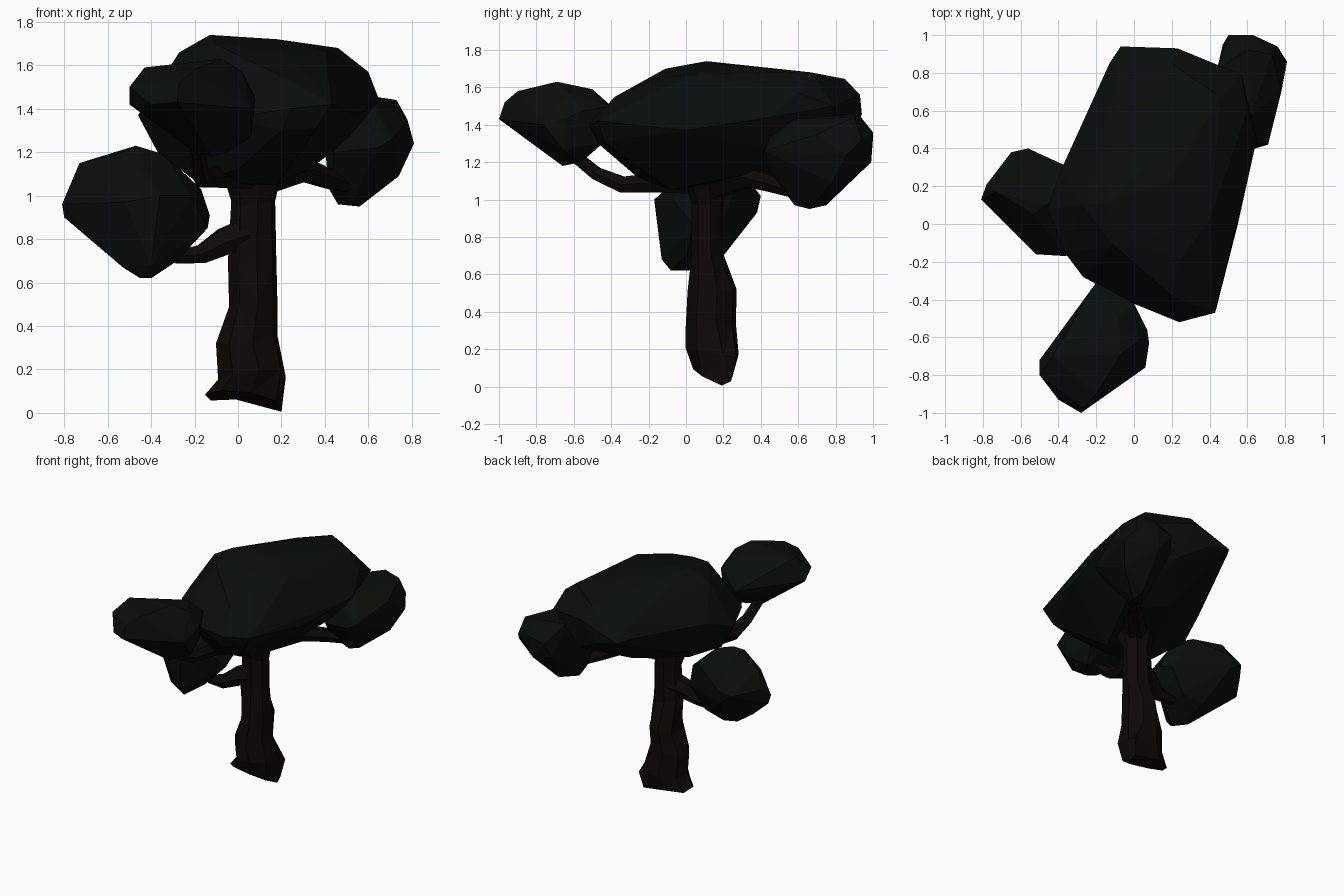
import bpy, bmesh, math, random
from mathutils import Vector

random.seed(4)


def material(name, rgb):
    m = bpy.data.materials.new(name)
    m.diffuse_color = (*rgb, 1)
    return m


LEAF = material("leaf_green", (0.0023, 0.0043, 0.0033))
BARK = material("bark_brown", (0.0035, 0.0025, 0.0021))


def finish(bm, name, mat):
    bmesh.ops.recalc_face_normals(bm, faces=bm.faces)
    me = bpy.data.meshes.new(name)
    bm.to_mesh(me)
    bm.free()
    me.materials.append(mat)
    ob = bpy.data.objects.new(name, me)
    bpy.context.collection.objects.link(ob)
    return ob


def clump(name, pts):
    """Faceted foliage: convex hull of its corner points."""
    bm = bmesh.new()
    for p in pts:
        bm.verts.new(p)
    bmesh.ops.convex_hull(bm, input=bm.verts)
    inner = [v for v in bm.verts if not v.link_faces]
    bmesh.ops.delete(bm, geom=inner, context='VERTS')
    bmesh.ops.dissolve_limit(bm, angle_limit=math.radians(4), verts=bm.verts, edges=bm.edges)
    return finish(bm, name, LEAF)


def skin(bm, rings):
    """Join rings of vertices into a closed tube."""
    n = len(rings[0])
    for a, b in zip(rings, rings[1:]):
        for i in range(n):
            j = (i + 1) % n
            bm.faces.new((a[i], a[j], b[j], b[i]))
    bm.faces.new(rings[0])
    bm.faces.new(rings[-1])


def branch(name, path, sides=6):
    """Tapered limb along (x, y, z, radius) points."""
    bm = bmesh.new()
    pts = [Vector(p[:3]) for p in path]
    rings = []
    for k, p in enumerate(pts):
        d = (pts[min(k + 1, len(pts) - 1)] - pts[max(k - 1, 0)]).normalized()
        u = d.cross(Vector((0, 0, 1))).normalized()
        w = u.cross(d)
        r = path[k][3]
        rings.append([bm.verts.new(p + r * (math.cos(t) * u + math.sin(t) * w))
                      for t in (2 * math.pi * i / sides for i in range(sides))])
    skin(bm, rings)
    return finish(bm, name, BARK)


# Trunk: lumpy rings given as z, x range, y range; slanted foot
bm = bmesh.new()
rings = []
for z, x0, x1, y0, y1 in [(0, -.15, .20, .04, .25), (.18, -.09, .22, 0, .28),
                          (.34, -.10, .18, 0, .265), (.50, -.04, .18, .01, .27),
                          (.70, -.045, .175, .03, .20), (.95, -.03, .17, .03, .20),
                          (1.06, -.05, .19, 0, .21), (1.2, -.10, .26, -.04, .25)]:
    ring = []
    for i in range(8):
        t = 2 * math.pi * (i + .25) / 8
        x = (x0 + x1) / 2 + 1.03 * (x1 - x0) / 2 * math.cos(t)
        y = (y0 + y1) / 2 + 1.03 * (y1 - y0) / 2 * math.sin(t)
        if z < .2 and i in (0, 1):      # root flare at the back right
            x, y = (x1, y0 + .72 * (y1 - y0)) if i == 0 else (x1 - .01, y1 - .01)
        if z == 0:
            h = max(0, .03 - .14 * (x - .02) + .45 * abs(y - .19))
        else:
            h = z + random.uniform(-.03, .03)
        ring.append(bm.verts.new((x, y, h)))
    rings.append(ring)
skin(bm, rings)
bmesh.ops.triangulate(bm, faces=bm.faces)
finish(bm, "trunk", BARK)

# Limbs carrying the outer clumps
branch("left_branch", [(.04, .11, .82, .085), (-.06, .09, .79, .07),
                       (-.17, .06, .73, .05), (-.27, .07, .72, .04), (-.42, .10, .85, .03)])
branch("front_branch", [(.06, .08, 1.10, .08), (-.10, -.15, 1.09, .06),
                        (-.16, -.34, 1.08, .05), (-.18, -.48, 1.14, .04), (-.2, -.64, 1.27, .035)])
branch("back_branch", [(.12, .16, 1.08, .08), (.30, .34, 1.12, .06),
                       (.41, .48, 1.08, .05), (.50, .57, 1.05, .045), (.60, .70, 1.12, .03)])

# Main crown
clump("main_crown", [
    (-.13, .11, 1.74), (.18, .22, 1.72), (.46, .67, 1.68), (.20, .85, 1.645), (-.08, .82, 1.56),
    (-.11, -.11, 1.70), (.20, -.38, 1.55), (.40, .02, 1.67), (.60, .60, 1.57), (-.27, .10, 1.66),
    (.25, -.18, 1.64), (-.07, .94, 1.46), (.23, .93, 1.56), (.57, .79, 1.50), (.65, .45, 1.44),
    (.55, 0, 1.37), (.43, -.47, 1.42), (.24, -.52, 1.40), (-.03, -.41, 1.36), (-.27, -.28, 1.37),
    (-.36, -.16, 1.40), (-.46, .08, 1.37), (-.38, .30, 1.45), (-.13, .85, 1.48), (.1, .93, 1.42),
    (.20, -.47, 1.30), (.36, -.44, 1.31), (0, -.26, 1.12), (-.20, -.10, 1.07), (.18, -.08, 1.05),
    (-.10, .10, 1.05), (.34, .30, 1.13), (.10, .50, 1.14), (.50, .50, 1.25), (.30, .85, 1.30),
    (-.37, .10, 1.20), (-.25, .40, 1.24)])

# Left clump
clump("left_clump", [
    (-.81, .13, .96), (-.80, .15, .90), (-.78, .21, 1.02), (-.73, .17, 1.15), (-.53, .05, 1.20),
    (-.47, .10, 1.23), (-.34, .12, 1.19), (-.56, .40, 1.02), (-.65, .38, 1.0), (-.38, .31, 1.05),
    (-.17, .16, 1.03), (-.13, .12, .91), (-.14, .05, .85), (-.28, 0, .70), (-.40, -.08, .62),
    (-.45, .02, .62), (-.53, -.05, .67), (-.52, -.16, .97), (-.36, -.17, 1.0), (-.40, -.13, .68),
    (-.46, .20, .70), (-.55, .38, .93), (-.22, -.07, 1.0), (-.30, .28, 1.12), (-.56, .28, 1.17),
    (-.29, .18, .73), (-.17, .20, .89)])

# Front clump
clump("front_clump", [
    (-.28, -1, 1.43), (-.40, -.93, 1.42), (-.50, -.80, 1.50), (-.50, -.72, 1.42), (-.27, -.97, 1.52),
    (-.20, -.90, 1.58), (-.43, -.70, 1.59), (-.07, -.69, 1.63), (-.08, -.50, 1.59),
    (.02, -.62, 1.57), (-.20, -.31, 1.42), (0, -.42, 1.50), (.07, -.56, 1.47), (.08, -.63, 1.44),
    (.06, -.76, 1.40), (.06, -.66, 1.27), (0, -.46, 1.30), (-.05, -.56, 1.20), (-.12, -.66, 1.18),
    (-.20, -.64, 1.20), (-.25, -.40, 1.42)])

# Back clump
clump("back_clump", [
    (.50, 1, 1.33), (.63, 1, 1.36), (.60, .99, 1.20), (.76, .94, 1.32), (.81, .86, 1.24),
    (.73, .90, 1.44), (.60, .92, 1.46), (.78, .70, 1.35), (.62, .58, 1.43), (.71, .42, 1.26),
    (.64, .40, 1.22), (.44, .82, 1.43), (.74, .78, 1.09), (.56, .66, .95), (.46, .63, .96),
    (.55, .75, .97), (.42, .60, 1.03), (.53, .58, .97), (.40, .60, 1.22), (.47, .95, 1.22),
    (.44, .42, 1.20), (.50, .46, 1.36), (.44, .50, 1.08)])
